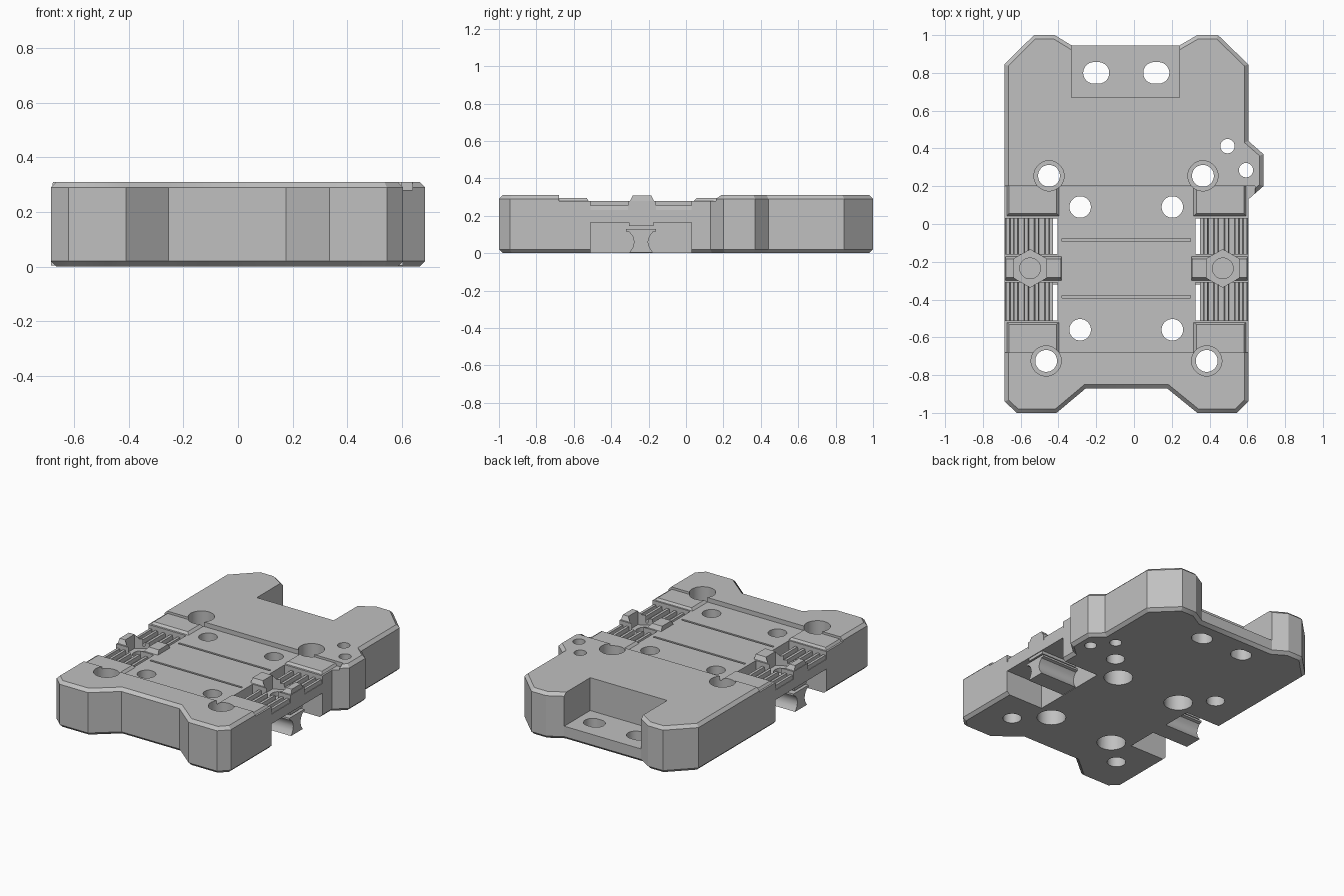
import bpy, bmesh
from math import cos, sin, pi, radians

old = bpy.data.objects.get("Cube")
if old:
    bpy.data.objects.remove(old, do_unlink=True)

grey = bpy.data.materials.new("machined_grey")
grey.use_nodes = True
colour = (0.53, 0.53, 0.53, 1)
grey.diffuse_color = colour
grey.node_tree.nodes["Principled BSDF"].inputs["Base Color"].default_value = colour

AXIS = -0.04   # symmetry line of the plate
TOP = 0.31


def loft(name, lower, upper):
    """Solid between two matching rings of 3D points."""
    bm = bmesh.new()
    a = [bm.verts.new(p) for p in lower]
    b = [bm.verts.new(p) for p in upper]
    bm.faces.new(a)
    bm.faces.new(b)
    for i in range(len(a)):
        j = (i + 1) % len(a)
        bm.faces.new((a[i], a[j], b[j], b[i]))
    bmesh.ops.recalc_face_normals(bm, faces=bm.faces)
    mesh = bpy.data.meshes.new(name)
    bm.to_mesh(mesh)
    bm.free()
    mesh.materials.append(grey)
    ob = bpy.data.objects.new(name, mesh)
    bpy.context.collection.objects.link(ob)
    return ob


def prism(name, pts, z0, z1):
    return loft(name, [(x, y, z0) for x, y in pts], [(x, y, z1) for x, y in pts])


def block(name, xs, ys, zs, dx=(0, 0), dy=(0, 0)):
    """Box whose top may be drawn in on each side."""
    (x0, x1), (y0, y1), (z0, z1) = sorted(xs), ys, zs
    def ring(a, b, c, d, z):
        return [(a, c, z), (b, c, z), (b, d, z), (a, d, z)]
    return loft(name, ring(x0, x1, y0, y1, z0),
                ring(x0 + dx[0], x1 - dx[1], y0 + dy[0], y1 - dy[1], z1))


def round_pts(x, y, r, n=32, stretch=0, turn=0):
    pts = []
    for i in range(n):
        a = 2 * pi * (i + 0.5) / n + turn
        pts.append((x + r * cos(a) + (stretch if cos(a) > 0 else -stretch), y + r * sin(a)))
    return pts


def apply_mod(ob, mod):
    bpy.context.view_layer.objects.active = ob
    bpy.ops.object.modifier_apply(modifier=mod.name)


def combine(tool, operation="DIFFERENCE"):
    mod = body.modifiers.new("combine", "BOOLEAN")
    mod.operation, mod.solver, mod.object = operation, "EXACT", tool
    apply_mod(body, mod)
    bpy.data.objects.remove(tool, do_unlink=True)


# Main plate with chamfered top and bottom rims
outline = [(-0.62, -1), (-0.41, -1), (-0.255, -0.87), (0.175, -0.87), (0.335, -1),
           (0.545, -1), (0.605, -0.94), (0.605, 0.13), (0.685, 0.2), (0.685, 0.37),
           (0.605, 0.44), (0.605, 0.845), (0.445, 1), (0.335, 1), (0.24, 0.945),
           (-0.33, 0.945), (-0.42, 1), (-0.53, 1), (-0.685, 0.845), (-0.685, -0.94)]
body = prism("base_plate", outline, 0, TOP)
bev = body.modifiers.new("rim", "BEVEL")
bev.width, bev.segments = 0.02, 1
bev.limit_method, bev.angle_limit = "ANGLE", radians(75)
apply_mod(body, bev)

# Rear pocket and sunken middle
combine(block("pocket", (-0.33, 0.24), (0.67, 1.1), (0.09, 0.5)))
combine(block("middle", (-0.8, 0.64), (-0.68, 0.2), (0.28, 0.5)))
for y in (-0.385, -0.085):
    combine(block("groove", (-0.38, 0.3), (y - 0.007, y + 0.007), (0.268, 0.5)))

pegs = []
for side, word in ((-1, "right"), (1, "left")):
    def px(d):
        return AXIS + side * d

    # Side undercut, lowered rib beds and the open slots beside them
    combine(block("undercut", (px(0.365), px(0.9)), (-0.51, 0.03), (-0.1, 0.165)))
    for y0, y1 in ((-0.51, -0.31), (-0.16, 0.03)):
        combine(block("bed", (px(0.365), px(0.9)), (y0, y1), (0.23, 0.5)))
        combine(block("slot", (px(0.365), px(0.39)), (y0, y1), (0.1, 0.5)))
        for d in (0.42, 0.475, 0.53, 0.585, 0.628):
            combine(block("rib", (px(d - 0.015), px(d + 0.015)), (y0 - 0.01, y1 + 0.01),
                          (0.22, 0.255), (0.006, 0.006)), "UNION")

    # Raised pads and the cross bar
    outer, inner = 0.022, 0.03
    dx = (outer, inner) if side < 0 else (inner, outer)
    xs = (px(0.341), px(0.644))
    combine(block("rear_pad", xs, (0.031, 0.21), (0.265, 0.295), dx, (0.025, 0)), "UNION")
    combine(block("front_pad", xs, (-0.69, -0.511), (0.265, 0.295), dx, (0, 0.02)), "UNION")
    combine(block("cross_bar", xs, (-0.309, -0.161), (0.26, 0.309),
                  (0.006, 0.006), (0.025, 0.025)), "UNION")

    # Hexagonal nut seat with a bolt recess
    combine(prism("nut_seat", round_pts(px(0.51), -0.235, 0.1, 6), 0.215, 0.5))
    combine(prism("bolt_recess", round_pts(px(0.51), -0.235, 0.055), 0.185, 0.5))

    # Waisted peg under each side
    half = [(0.062, 0.004), (0.045, 0.03), (0.037, 0.06), (0.045, 0.09), (0.062, 0.112), (0.08, 0.117), (0.08, 0.13)]
    ring = [(-0.24 + w, z) for w, z in half] + [(-0.24 - w, z) for w, z in reversed(half)]
    pegs.append(loft(word + "_peg", [(px(0.35), y, z) for y, z in ring],
                     [(px(0.644), y, z) for y, z in ring]))
    block(word + "_peg_bridge", (px(0.37), px(0.64)), (-0.305, -0.175), (0.145, 0.17))

# Screw holes: counterbored from above at the corners, from below in the middle
for x, y in ((-0.45, 0.255), (0.365, 0.255), (-0.465, -0.725), (0.385, -0.725)):
    combine(prism("bore", round_pts(x, y, 0.058), -0.1, 0.5))
    combine(prism("counterbore", round_pts(x, y, 0.08), 0.18, 0.5))
for x in (-0.285, 0.203):
    for y in (0.09, -0.56):
        combine(prism("bore", round_pts(x, y, 0.057), -0.1, 0.5))
        combine(prism("counterbore", round_pts(x, y, 0.09), -0.1, 0.14))
for x, y in ((0.495, 0.412), (0.593, 0.285)):
    combine(prism("tab_hole", round_pts(x, y, 0.038), -0.1, 0.5))
for x in (-0.2, 0.118):
    combine(prism("long_hole", round_pts(x, 0.8, 0.057, stretch=0.012), -0.1, 0.5))

# Smooth shading on the bores and pegs, sharp everywhere else
for ob in [body] + pegs:
    bpy.ops.object.select_all(action="DESELECT")
    ob.select_set(True)
    bpy.context.view_layer.objects.active = ob
    bpy.ops.object.shade_smooth_by_angle(angle=radians(30))
